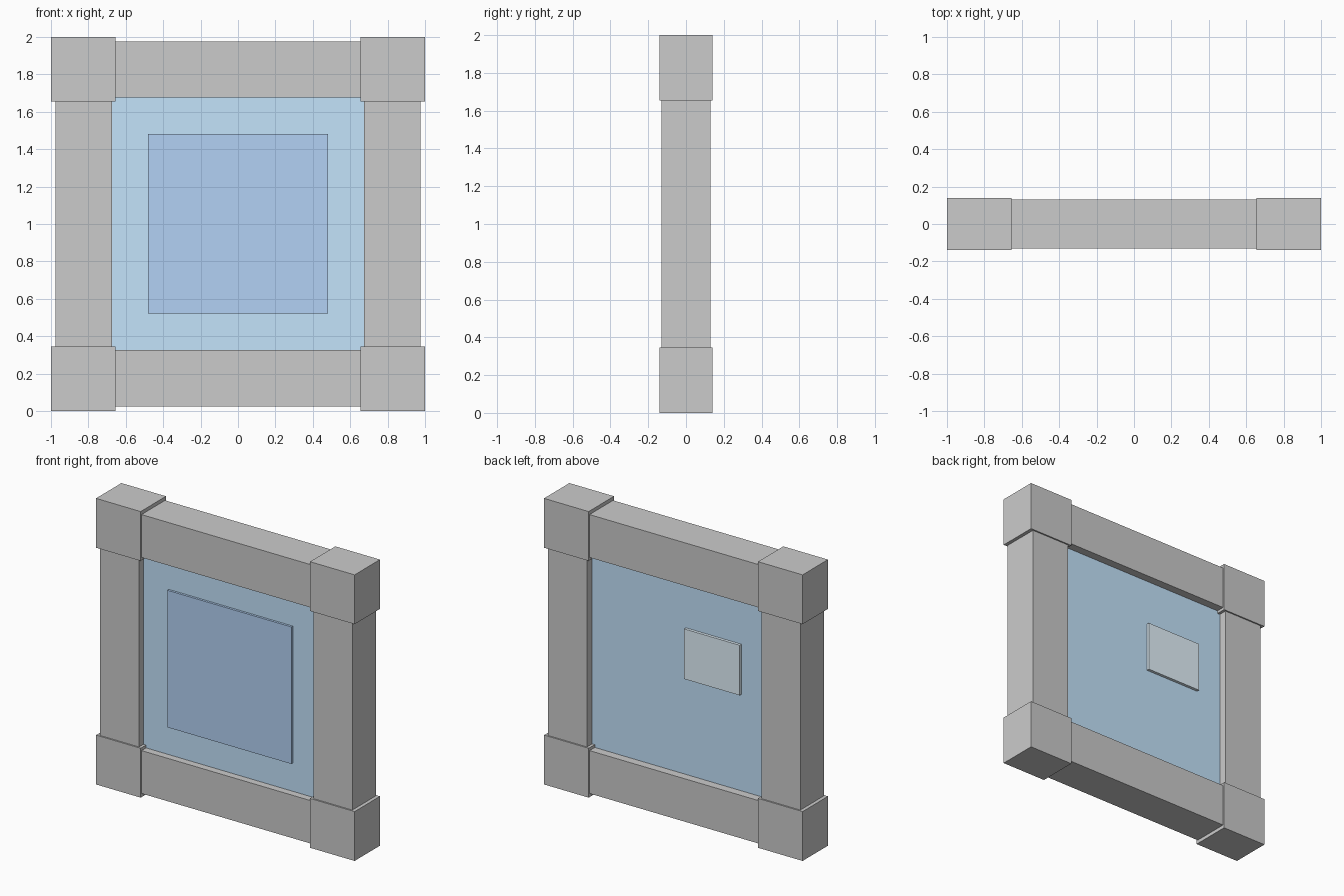
import bpy

if "Cube" in bpy.data.objects:
    bpy.data.objects.remove(bpy.data.objects["Cube"])


def material(name, rgb):
    m = bpy.data.materials.new(name)
    m.diffuse_color = (*rgb, 1.0)
    m.use_nodes = True
    m.node_tree.nodes["Principled BSDF"].inputs["Base Color"].default_value = m.diffuse_color
    return m


def box(name, x, y, z, mat=None):
    """Box from (min, max) ranges on each axis."""
    centre = [(a + b) / 2 for a, b in (x, y, z)]
    bpy.ops.mesh.primitive_cube_add(size=1, location=centre)
    ob = bpy.context.object
    ob.name = name
    ob.scale = [b - a for a, b in (x, y, z)]
    bpy.ops.object.transform_apply(location=False, rotation=False, scale=True)
    if mat:
        ob.data.materials.append(mat)
    return ob


def span(centre, half):
    return (centre - half, centre + half)


bar_grey = material("bar_grey", (0.65, 0.65, 0.67))
pane_blue = material("pane_blue", (0.55, 0.77, 0.97))
panel_blue = material("panel_blue", (0.45, 0.64, 0.91))
plate_pale = material("plate_pale", (0.77, 0.89, 0.97))

BLOCK = 0.345          # corner block size
INNER = 1 - BLOCK      # where the bars enter the blocks
BAR_OFFSET = 0.825     # bar centre distance from the frame centre

# Corner blocks
for sx in (-1, 1):
    for sz in (-1, 1):
        box("corner_block", span(sx * (1 - BLOCK / 2), BLOCK / 2), (-0.14, 0.14),
            span(1 + sz * (1 - BLOCK / 2), BLOCK / 2))

# Frame bars, slightly thinner than the blocks and let into them
for s in (-1, 1):
    box("side_bar", span(s * BAR_OFFSET, 0.15), (-0.13, 0.13),
        span(1, INNER + 0.02), bar_grey)
    box("cross_bar", span(0, INNER + 0.02), (-0.13, 0.13),
        span(1 + s * BAR_OFFSET, 0.15), bar_grey)

# Recessed pane filling the frame
box("pane", (-0.69, 0.69), (-0.08, 0.072), (0.31, 1.69), pane_blue)

# Raised square panel on the front
box("front_panel", (-0.48, 0.48), (-0.096, -0.07), (0.522, 1.48), panel_blue)

# Small plate on the back
box("back_plate", (-0.48, -0.05), (0.06, 0.092), (1.0, 1.35), plate_pale)
